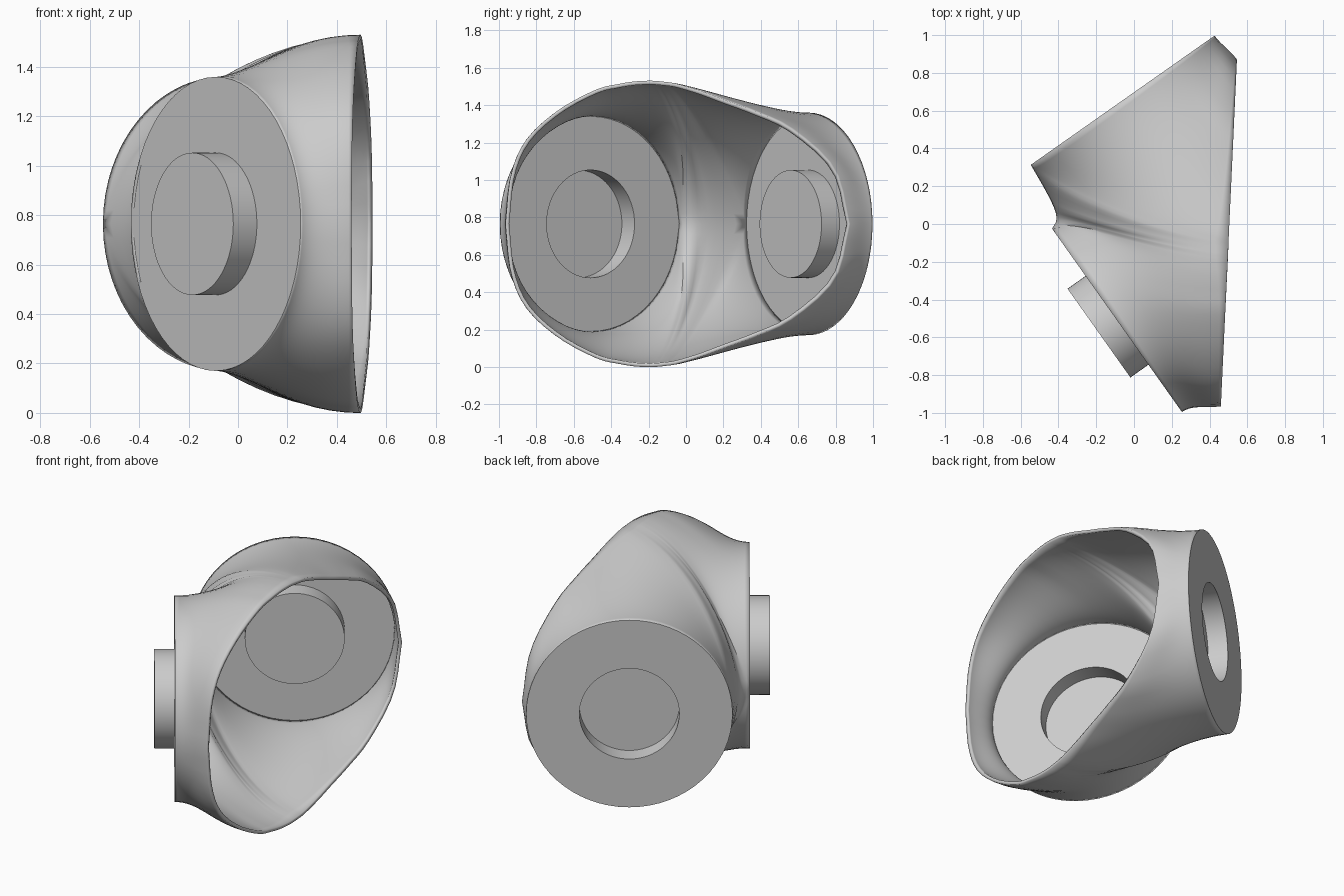
import bpy, bmesh, math
from mathutils import Vector as V

if "Cube" in bpy.data.objects:
    bpy.data.objects.remove(bpy.data.objects["Cube"])

ZC, R, RB, DEPTH = 0.765, 0.595, 0.288, 0.117
UP = V((0, 0, 1))
# two round end faces: centre, outward normal, in-plane direction to the mouth side
A_C, A_N, A_D = V((-.06, .655, 0)), V((-.575, .818, 0)), V((.818, .575, 0))
B_C, B_N, B_D = V((-.09, -.51, 0)), V((-.816, -.578, 0)), V((.578, -.816, 0))


def make_object(name, bm):
    me = bpy.data.meshes.new(name)
    bm.to_mesh(me)
    bm.free()
    ob = bpy.data.objects.new(name, me)
    ob.location.z = ZC
    bpy.context.collection.objects.link(ob)
    return ob


def smooth(ob, angle):
    bpy.ops.object.select_all(action='DESELECT')
    ob.select_set(True)
    bpy.context.view_layer.objects.active = ob
    bpy.ops.object.shade_smooth_by_angle(angle=math.radians(angle))


def catmull(pts, u):
    n = len(pts) - 1
    i = min(int(u), n - 1)
    f = u - i
    b, c = pts[i], pts[i + 1]
    a = pts[i - 1] if i else 2 * b - c
    d = pts[i + 2] if i + 2 <= n else 2 * c - b
    return .5 * (2 * b + (c - a) * f + (2 * a - 5 * b + 4 * c - d) * f * f
                 + (3 * b - a - 3 * c + d) * f ** 3)


# upper half of the mouth rim, as (y, z)
rim = [(.87, .765), (.79, 1.06), (.56, 1.275), (.36, 1.37), (.2, 1.43), (.09, 1.472),
       (0, 1.501), (-.06, 1.517), (-.1, 1.523), (-.17, 1.53), (-.22, 1.53), (-.28, 1.526),
       (-.36, 1.513), (-.48, 1.483), (-.68, 1.375), (-.85, 1.22), (-.935, 1.03), (-.965, .765)]
rim = [V((.46 + .0463 * (y + .965), y, z - ZC)) for y, z in rim]
# saddle line between the two end faces
saddle = [A_C - A_D * R, V((-.47, .18, 0)), V((-.421, .08, 0)), V((-.411, .02, 0)), B_C - B_D * R]

# streamline starts: point, tangent across, tangent along, rim parameter
SEG = 28
starts = []


def arc(c, n, d, t):
    w = (t / math.pi) ** 3
    p = c + R * (math.cos(t) * d + math.sin(t) * UP)
    rise = math.sin(t) * d - math.cos(t) * UP
    return p, -n * (1 - .7 * w), rise * 1.1 * w


for i in range(SEG + 1):
    starts.append((*arc(A_C, A_N, A_D, math.pi * i / SEG), 8 * i / SEG))
for i in range(1, 10):
    f = i / 10
    n = -A_N if f < .5 else -B_N
    starts.append((catmull(saddle, 4 * f), n * .3 * abs(1 - 2 * f), UP * 1.15, 8 + f))
for i in range(SEG + 1):
    starts.append((*arc(B_C, B_N, B_D, math.pi * (1 - i / SEG)), 9 + 8 * i / SEG))

# flared shell: Hermite streamlines from end faces to mouth
bm = bmesh.new()
ROWS = 20
grid = []
for p, across, along, u in starts:
    q = catmull(rim, u)
    L = (q - p).length
    t0 = across * L + along
    mid, f = V((1, -.1, 0)), u / 8.5
    d = (-A_N).lerp(mid, f) if f < 1 else mid.lerp(V((1, .15, 0)), f - 1)
    t1 = d.normalized() * L * 1.1
    line = []
    for j in range(ROWS + 1):
        s = j / ROWS
        co = (p * (2 * s**3 - 3 * s**2 + 1) + t0 * (s**3 - 2 * s**2 + s)
              + q * (3 * s**2 - 2 * s**3) + t1 * (s**3 - s**2))
        line.append(bm.verts.new(co))
    grid.append(line)
for a, b in zip(grid, grid[1:]):
    for j in range(ROWS):
        bm.faces.new((a[j], b[j], b[j + 1], a[j + 1]))
shell = make_object("flared_shell", bm)
smooth(shell, 40)
m = shell.modifiers.new("mirror", 'MIRROR')
m.use_axis = (False, False, True)
m.merge_threshold = .002
s = shell.modifiers.new("wall", 'SOLIDIFY')
s.thickness, s.offset = .02, -1


# end faces: thin discs with a pressed-in socket or pressed-out boss
def end_face(name, c, n, d, off):
    bm = bmesh.new()
    K = 64
    rings = [[bm.verts.new(c + n * h + r * (math.cos(2 * math.pi * k / K) * d
              + math.sin(2 * math.pi * k / K) * UP)) for k in range(K)]
             for r, h in ((RB, off), (RB, 0), (R, 0))]
    bm.faces.new(rings[0])
    for a, b in zip(rings, rings[1:]):
        for k in range(K):
            bm.faces.new((a[k], b[k], b[(k + 1) % K], a[(k + 1) % K]))
    bmesh.ops.recalc_face_normals(bm, faces=bm.faces)
    bm.normal_update()
    if bm.faces[:][0].normal.dot(n) < 0:
        bmesh.ops.reverse_faces(bm, faces=bm.faces)
    smooth(make_object(name, bm), 30)


end_face("socket_face", A_C, A_N, A_D, -DEPTH)
end_face("boss_face", B_C, B_N, B_D, DEPTH)
